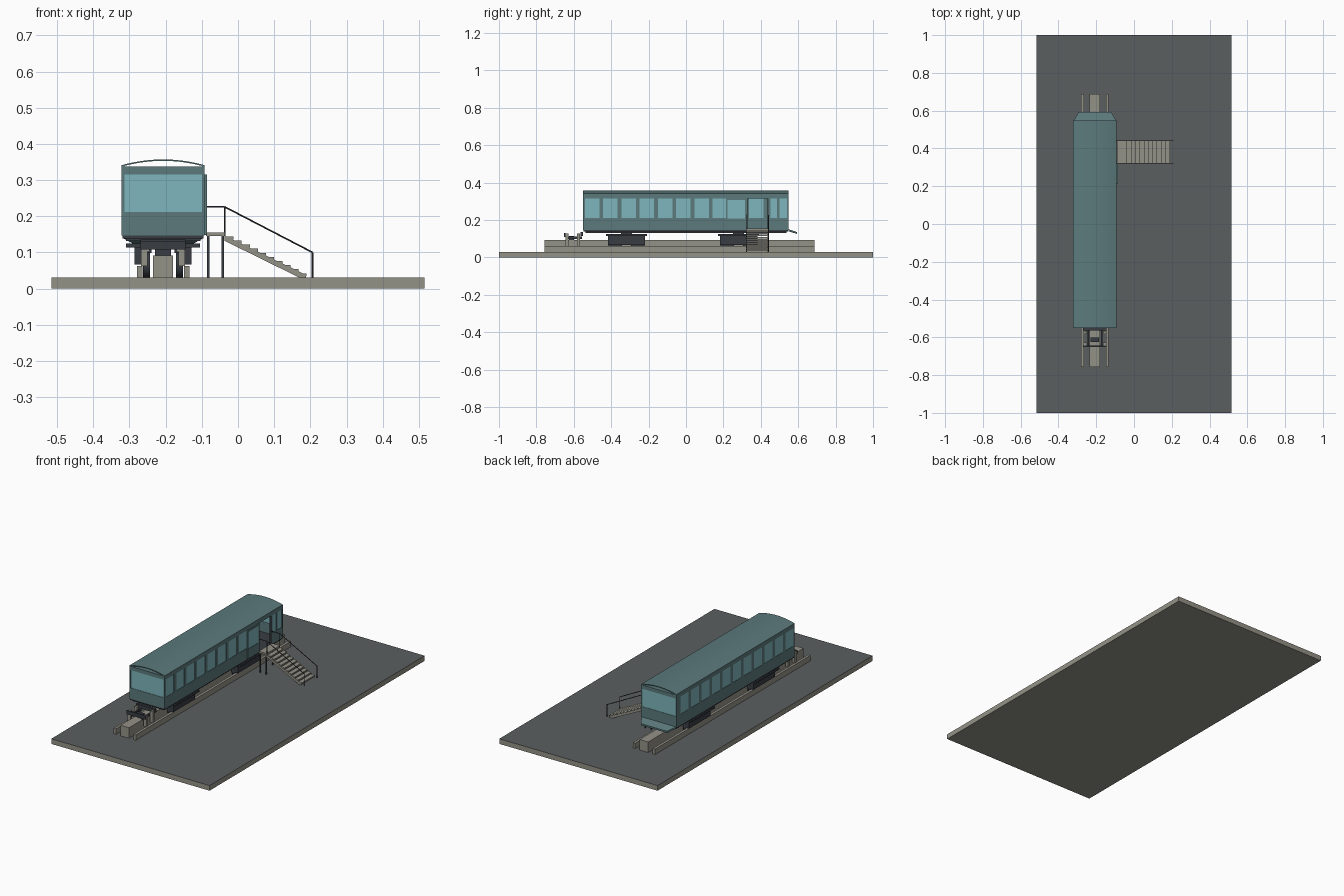
import bpy, bmesh, math
from mathutils import Vector, Matrix

if "Cube" in bpy.data.objects:
    bpy.data.objects.remove(bpy.data.objects["Cube"])


def material(name, r, g, b):
    m = bpy.data.materials.new(name)
    lin = [((c / 255 + 0.055) / 1.055) ** 2.4 for c in (r, g, b)]
    m.diffuse_color = (*lin, 1)
    m.use_nodes = True
    m.node_tree.nodes["Principled BSDF"].inputs["Base Color"].default_value = m.diffuse_color
    return m


CONCRETE = material("concrete", 148, 146, 135)
ASPHALT = material("asphalt", 91, 95, 96)
TEAL = material("teal paint", 92, 122, 124)
GLASS = material("pale teal glass", 126, 182, 189)
DARK = material("dark metal", 56, 61, 68)


def finish(name, bm, *mats):
    me = bpy.data.meshes.new(name)
    bmesh.ops.recalc_face_normals(bm, faces=bm.faces)
    bm.to_mesh(me)
    bm.free()
    ob = bpy.data.objects.new(name, me)
    bpy.context.collection.objects.link(ob)
    for m in mats:
        me.materials.append(m)
    return ob


def boxes(name, mat, *specs):
    """One object from boxes given as x0, x1, y0, y1, z0, z1."""
    bm = bmesh.new()
    for x0, x1, y0, y1, z0, z1 in specs:
        mid = Vector((x0 + x1, y0 + y1, z0 + z1)) / 2
        size = Vector((x1 - x0, y1 - y0, z1 - z0))
        bmesh.ops.create_cube(bm, size=1, matrix=Matrix.Translation(mid) @ Matrix.Diagonal(size).to_4x4())
    return finish(name, bm, mat)


def prism(name, mat, outline, axis, a, b):
    """Closed outline extruded along x or y from a to b."""
    bm = bmesh.new()
    put = (lambda p: (p[0], a, p[1])) if axis == "y" else (lambda p: (a, p[0], p[1]))
    face = bm.faces.new([bm.verts.new(put(p)) for p in outline])
    out = bmesh.ops.extrude_face_region(bm, geom=[face])
    move = (0, b - a, 0) if axis == "y" else (b - a, 0, 0)
    bmesh.ops.translate(bm, vec=move, verts=[v for v in out["geom"] if isinstance(v, bmesh.types.BMVert)])
    return finish(name, bm, mat)


def rods(name, mat, radius, *pairs, sides=8):
    bm = bmesh.new()
    for p, q in pairs:
        p, q = Vector(p), Vector(q)
        rot = (q - p).to_track_quat("Z", "Y").to_matrix().to_4x4()
        bmesh.ops.create_cone(bm, cap_ends=True, segments=sides, radius1=radius, radius2=radius,
                              depth=(q - p).length, matrix=Matrix.Translation((p + q) / 2) @ rot)
    return finish(name, bm, mat)


def smooth(ob):
    bpy.ops.object.select_all(action="DESELECT")
    ob.select_set(True)
    bpy.context.view_layer.objects.active = ob
    bpy.ops.object.shade_smooth_by_angle(angle=math.radians(30))


# Ground slab: asphalt on top, concrete elsewhere
slab = boxes("ground_slab", CONCRETE, (-0.515, 0.515, -1, 1, 0, 0.03))
slab.data.materials.append(ASPHALT)
for p in slab.data.polygons:
    p.material_index = int(p.normal.z > 0.5)

# Track: centre guide beam and two side kerbs
C = -0.207
boxes("guide_beam", CONCRETE, (C - 0.028, C + 0.028, -0.757, 0.687, 0.03, 0.092))
boxes("side_kerbs", CONCRETE, *[(C + s * 0.065 - 0.0075, C + s * 0.065 + 0.0075, -0.757, 0.687, 0.03, 0.062)
                                for s in (-1, 1)])

# Carriage dimensions
X0, X1, Y0, Y1 = C - 0.115, C + 0.115, -0.55, 0.548
FLOOR, SILL, HEAD, EAVE = 0.147, 0.211, 0.316, 0.338
T = 0.008
DOOR = (0.325, 0.441)


def side_wall(name, xa, xb, windows, door=None):
    """Wall bands, pillars between windows, and recessed panes."""
    spans = [(Y0, door[0]), (door[1], Y1)] if door else [(Y0, Y1)]
    parts = [(xa, xb, Y0, Y1, HEAD, EAVE + 0.003)]
    parts += [(xa, xb, a, b, FLOOR, SILL) for a, b in spans]
    openings = sorted(windows + ([door] if door else []))
    edges = [Y0] + [v for o in openings for v in o] + [Y1]
    parts += [(xa, xb, a, b, SILL, HEAD) for a, b in zip(edges[::2], edges[1::2])]
    boxes(name + "_wall", TEAL, *parts)
    boxes(name + "_windows", GLASS, *[(xa + 0.002, xb - 0.002, a, b, SILL, HEAD) for a, b in windows])


pitch = [(-0.54 + 0.0975 * i, -0.463 + 0.0975 * i) for i in range(11)]
side_wall("left", X0, X0 + T, pitch)
side_wall("right", X1 - T, X1, pitch[:8] + [(0.452, 0.487), (0.499, 0.54)], DOOR)

# End walls with wide windows
for name, ya, yb in (("front", Y0, Y0 + T), ("back", Y1 - T, Y1)):
    boxes(name + "_end_wall", TEAL,
          (X0 + T, X1 - T, ya, yb, FLOOR, SILL),
          (X0 + T, X1 - T, ya, yb, HEAD, EAVE))
    boxes(name + "_end_window", GLASS, (X0 + T, X1 - T, ya + 0.002, yb - 0.002, SILL, HEAD))

# Floor, ceiling and lower skirt
boxes("floor", DARK, (X0 + 0.003, X1 - 0.003, Y0 + 0.003, Y1 - 0.003, 0.139, 0.15))
boxes("underframe", DARK, (X0 + 0.012, X1 - 0.012, Y0 + 0.012, Y1 - 0.012, 0.131, 0.139))
boxes("ceiling", TEAL, (X0 + T, X1 - T, Y0 + T, Y1 - T, 0.334, EAVE))

# Arched roof shell, open below the arch at both ends
N = 20
arc = [(X0 + (X1 - X0) * i / N, 0.341 + 0.016 * (1 - (2 * i / N - 1) ** 2)) for i in range(N + 1)]
under = [(x, z - 0.004) for x, z in reversed(arc)]
smooth(prism("roof", TEAL, arc + under, "y", Y0, Y1))

# Sloping apron at the back end, narrowing outward
bm = bmesh.new()
for x, y, z in ((0.112, Y1, 0.150), (0.112, Y1, 0.140), (0.085, 0.594, 0.135), (0.085, 0.594, 0.125)):
    for s in (-1, 1):
        bm.verts.new((C + s * x, y, z))
bmesh.ops.convex_hull(bm, input=bm.verts)
finish("back_apron", bm, TEAL)

# Sliding door, standing open on the outside of the wall
D0, D1 = 0.214, 0.322
boxes("sliding_door", TEAL,
      (X1, X1 + 0.006, D0, D1, 0.148, 0.207), (X1, X1 + 0.006, D0, D1, 0.306, 0.315),
      (X1, X1 + 0.006, D0, D0 + 0.007, 0.207, 0.306), (X1, X1 + 0.006, D1 - 0.007, D1, 0.207, 0.306))
boxes("sliding_door_window", GLASS, (X1 + 0.001, X1 + 0.004, D0 + 0.007, D1 - 0.007, 0.207, 0.306))
boxes("door_frame", DARK, (X1 - T, X1 + 0.002, DOOR[0], DOOR[0] + 0.004, 0.15, HEAD),
      (X1 - T, X1 + 0.002, DOOR[1] - 0.004, DOOR[1], 0.15, HEAD))

# Bogies with rubber tyres
for label, yc in (("front", -0.318), ("back", 0.281)):
    sides = [(C + s * 0.067 - 0.012, C + s * 0.067 + 0.012, yc - 0.1, yc + 0.1, 0.067, 0.115) for s in (-1, 1)]
    boxes(label + "_bogie_frame", DARK,
          (C - 0.102, C + 0.102, yc - 0.11, yc + 0.11, 0.114, 0.124),
          (C - 0.04, C + 0.04, yc - 0.03, yc + 0.03, 0.124, 0.132), *sides)
    smooth(rods(label + "_bogie_tyres", DARK, 0.036,
                *[((C + s * 0.036, yc + d, 0.066), (C + s * 0.055, yc + d, 0.066))
                  for s in (-1, 1) for d in (-0.06, 0.06)], sides=24))

# Coupling frame ahead of the front end
boxes("coupling_frame", DARK,
      (C - 0.062, C + 0.062, -0.565, -0.55, 0.115, 0.136),
      (C - 0.062, C + 0.062, -0.652, -0.643, 0.108, 0.13),
      *[(C + s * 0.036 - 0.004, C + s * 0.036 + 0.004, -0.645, -0.555, 0.098, 0.112) for s in (-1, 1)],
      (C - 0.022, C + 0.022, -0.625, -0.6, 0.092, 0.115))
boxes("coupling_posts", CONCRETE,
      *[(C + s * 0.052 - 0.009, C + s * 0.052 + 0.009, y, y + 0.016, 0.062, 0.128)
        for s in (-1, 1) for y in (-0.643, -0.582)])

# Entrance platform and legs
P0, P1, S0, S1 = X1 + 0.003, -0.037, 0.32, 0.443
boxes("platform", CONCRETE, (P0, P1, S0, S1, 0.145, 0.155))
boxes("platform_legs", DARK, *[(x, x + 0.006, y, y + 0.006, 0.03, 0.145)
                               for x in (-0.085, -0.045) for y in (S0, S1 - 0.006)])

# Stair treads between two stringers
STEPS, RUN, DROP = 10, 0.0225, 0.0113
boxes("stair_treads", CONCRETE, *[(P1 + RUN * i, P1 + RUN * (i + 1) + 0.002, S0 + 0.004, S1 - 0.004,
                                   0.136 - DROP * i, 0.144 - DROP * i) for i in range(STEPS)])
slope = [(P1, 0.146), (P1 + RUN * STEPS, 0.038), (P1 + RUN * STEPS, 0.03), (P1 + 0.207, 0.03), (P1, 0.132)]
for label, y in (("near", S0), ("far", S1 - 0.004)):
    prism(label + "_stringer", CONCRETE, slope, "y", y, y + 0.004)

# Handrails on both sides
for label, y in (("near", S0 + 0.002), ("far", S1 - 0.002)):
    rods(label + "_handrail", DARK, 0.0022,
         ((P0, y, 0.226), (P1, y, 0.226)), ((P1, y, 0.226), (0.206, y, 0.1)),
         ((P1, y, 0.145), (P1, y, 0.226)), ((0.206, y, 0.03), (0.206, y, 0.1)))
